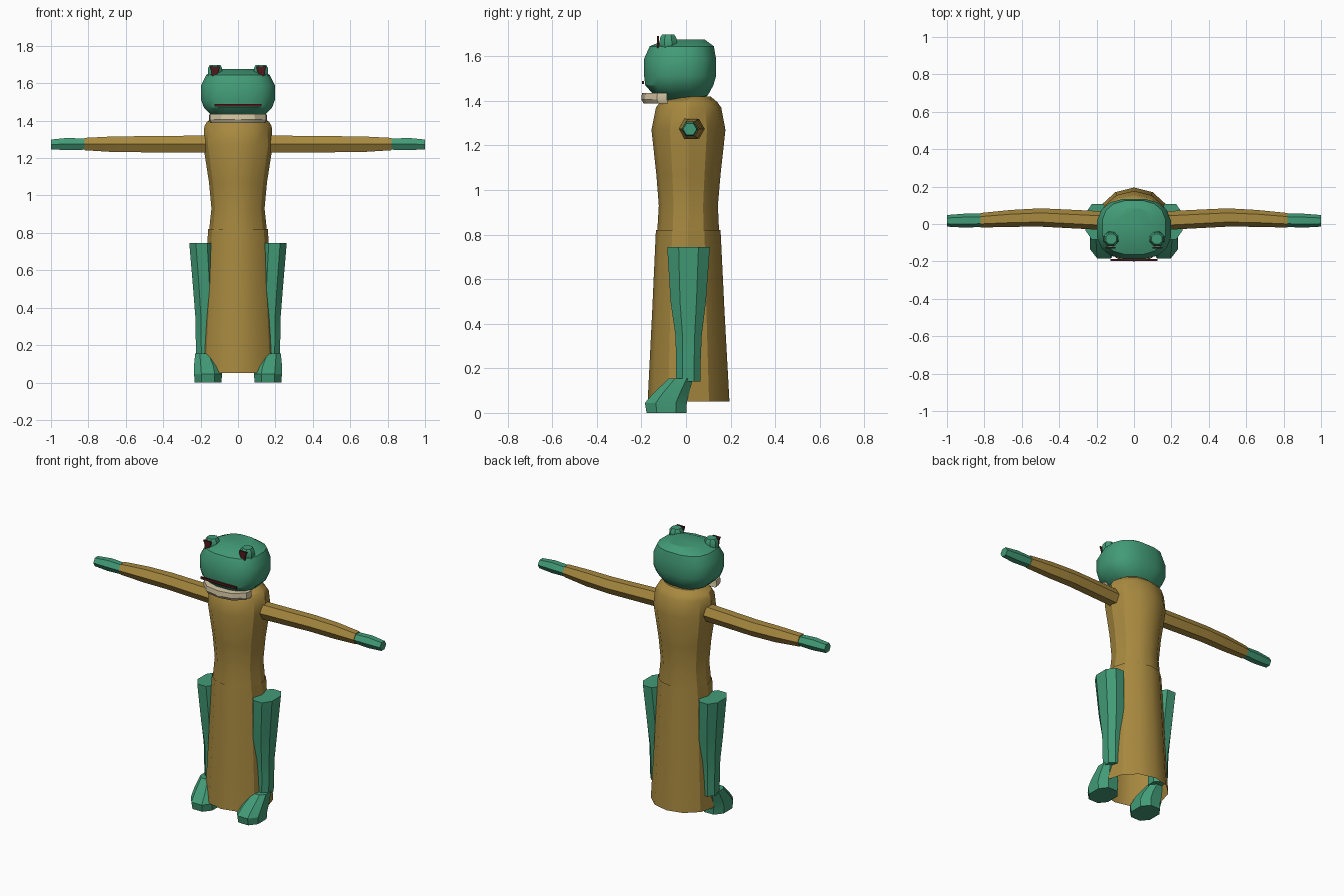
import bpy, bmesh, math

cube = bpy.data.objects.get("Cube")
if cube:
    bpy.data.objects.remove(cube, do_unlink=True)


def material(name, r, g, b):
    m = bpy.data.materials.new(name)
    m.use_nodes = True
    m.diffuse_color = (r, g, b, 1)
    m.node_tree.nodes["Principled BSDF"].inputs["Base Color"].default_value = (r, g, b, 1)
    return m


GREEN = material("skin_green", 0.055, 0.33, 0.185)
OCHRE = material("robe_ochre", 0.39, 0.25, 0.05)
CREAM = material("collar_cream", 0.68, 0.58, 0.38)
RED = material("dark_red", 0.08, 0.01, 0.012)


def finish(name, bm, mat, angle=30):
    bmesh.ops.recalc_face_normals(bm, faces=bm.faces[:])
    mesh = bpy.data.meshes.new(name)
    bm.to_mesh(mesh)
    bm.free()
    mesh.materials.append(mat)
    ob = bpy.data.objects.new(name, mesh)
    bpy.context.collection.objects.link(ob)
    bpy.ops.object.select_all(action="DESELECT")
    ob.select_set(True)
    bpy.context.view_layer.objects.active = ob
    bpy.ops.object.shade_smooth_by_angle(angle=math.radians(angle))
    return ob


def skin(name, loops, mat, caps=(True, True), angle=30):
    """Bridge a list of equally sized point loops."""
    bm = bmesh.new()
    rows = [[bm.verts.new(p) for p in loop] for loop in loops]
    n = len(rows[0])
    for a, b in zip(rows, rows[1:]):
        for i in range(n):
            j = (i + 1) % n
            bm.faces.new((a[i], a[j], b[j], b[i]))
    for row, cap in ((rows[0], caps[0]), (rows[-1], caps[1])):
        if cap:
            bm.faces.new(row)
    return finish(name, bm, mat, angle)


def oval(n, phase=0.0, power=2.0):
    """Unit superellipse points."""
    pts = []
    for i in range(n):
        t = 2 * math.pi * (i + phase) / n
        c, s = math.cos(t), math.sin(t)
        pts.append((math.copysign(abs(c) ** (2 / power), c),
                    math.copysign(abs(s) ** (2 / power), s)))
    return pts


def upright(name, rings, mat, n=12, phase=0.0, power=2.0, caps=(True, True), cx=None, sign=1):
    """Rings are (z, x0, x1, y0, y1) bounds."""
    unit = oval(n, phase, power)
    loops = []
    for z, x0, x1, y0, y1 in rings:
        loops.append([(sign * ((x0 + x1) / 2 + u * (x1 - x0) / 2),
                       (y0 + y1) / 2 + v * (y1 - y0) / 2, z) for u, v in unit])
    return skin(name, loops, mat, caps)


def sideways(name, rings, mat, sign, n=6):
    """Rings are (x, y, z, ry, rz)."""
    loops = [[(sign * x, y + u * ry, z + v * rz / 0.866) for u, v in oval(n)]
             for x, y, z, ry, rz in rings]
    return skin(name, loops, mat)


def prism(name, outline, y0, y1, mat):
    """Extrude an x-z outline along y."""
    return skin(name, [[(x, y, z) for x, z in outline] for y in (y0, y1)], mat)


# Robe: open skirt and fitted torso
upright("robe_skirt", [
    (0.05, -0.2, 0.2, -0.172, 0.195),
    (0.45, -0.178, 0.178, -0.152, 0.173),
    (0.82, -0.16, 0.16, -0.135, 0.155)], OCHRE, caps=(False, False))
upright("robe_torso", [
    (0.78, -0.158, 0.158, -0.131, 0.15),
    (0.93, -0.142, 0.142, -0.122, 0.143),
    (1.07, -0.155, 0.155, -0.133, 0.155),
    (1.27, -0.186, 0.186, -0.155, 0.177),
    (1.37, -0.18, 0.18, -0.135, 0.158),
    (1.395, -0.165, 0.165, -0.115, 0.14),
    (1.42, -0.12, 0.12, -0.05, 0.11)], OCHRE)

# Head, a rounded block with a flat crown
upright("head", [
    (1.405, -0.09, 0.09, -0.09, 0.07),
    (1.425, -0.14, 0.14, -0.145, 0.1),
    (1.47, -0.185, 0.185, -0.185, 0.125),
    (1.51, -0.2, 0.2, -0.19, 0.137),
    (1.59, -0.2, 0.2, -0.19, 0.137),
    (1.645, -0.172, 0.172, -0.165, 0.127),
    (1.675, -0.105, 0.105, -0.09, 0.085)], GREEN, n=16, phase=0.5, power=2.6)

# Cream collar plate under the chin
collar = [(-0.155, -0.085), (-0.15, -0.13), (-0.09, -0.185), (0, -0.2),
          (0.09, -0.185), (0.15, -0.13), (0.155, -0.085)]
skin("chin_collar", [[(x * k, y * k, z) for x, y in collar]
                     for z, k in ((1.388, 0.95), (1.405, 1), (1.435, 0.99))], CREAM)

# Mouth line
prism("mouth", [(-0.125, 1.476), (0.125, 1.476), (0.125, 1.49), (-0.125, 1.49)],
      -0.197, -0.188, RED)

for sign, side in ((1, "left"), (-1, "right")):
    # Eye knob with a dark tapered pupil plate
    upright(side + "_eye", [
        (1.61, 0.085, 0.16, -0.115, -0.04),
        (1.655, 0.08, 0.165, -0.122, -0.037),
        (1.682, 0.082, 0.163, -0.12, -0.04),
        (1.697, 0.092, 0.153, -0.11, -0.05)], GREEN, n=8, phase=0.5, sign=sign)
    prism(side + "_pupil", [(sign * x, z) for x, z in (
        (0.118, 1.638), (0.14, 1.638), (0.142, 1.665), (0.152, 1.69),
        (0.098, 1.69), (0.102, 1.665))], -0.131, -0.122, RED)

    # Sleeve and hand
    sideways(side + "_sleeve", [
        (0.14, 0.017, 1.275, 0.05, 0.046),
        (0.5, 0.035, 1.274, 0.049, 0.043),
        (0.66, 0.03, 1.274, 0.045, 0.042),
        (0.82, 0.02, 1.275, 0.039, 0.033)], OCHRE, sign)
    sideways(side + "_hand", [
        (0.815, 0.02, 1.274, 0.036, 0.029),
        (0.91, 0.018, 1.275, 0.037, 0.033),
        (1.0, 0.017, 1.273, 0.031, 0.026)], GREEN, sign)

    # Leg: thigh tapering to the shin
    upright(side + "_leg", [
        (0.14, 0.115, 0.227, -0.048, 0.07),
        (0.24, 0.115, 0.23, -0.048, 0.07),
        (0.35, 0.112, 0.232, -0.052, 0.075),
        (0.5, 0.115, 0.244, -0.075, 0.095),
        (0.745, 0.125, 0.265, -0.091, 0.114)], GREEN, n=8, phase=0.5, power=2.3, sign=sign)

    # Foot sloping forward from the ankle
    upright(side + "_foot", [
        (0.0, 0.084, 0.236, -0.183, 0.008),
        (0.045, 0.08, 0.24, -0.191, 0.01),
        (0.09, 0.092, 0.24, -0.15, 0.02),
        (0.155, 0.13, 0.232, -0.08, 0.035)], GREEN, n=8, phase=0.5, power=2.4, sign=sign)
